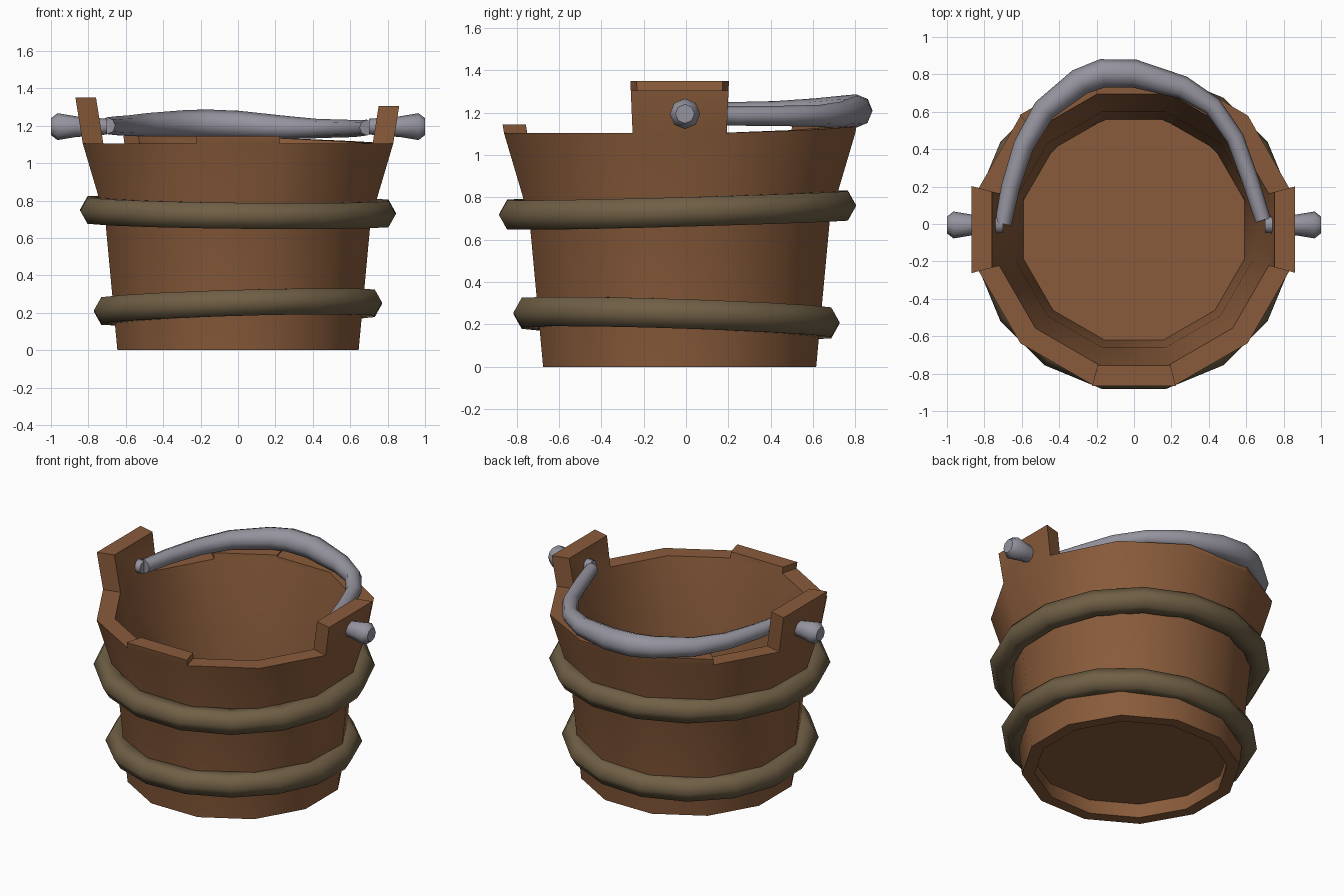
import bpy, bmesh, math
from mathutils import Vector

if "Cube" in bpy.data.objects:
    bpy.data.objects.remove(bpy.data.objects["Cube"])


def material(name, rgb):
    m = bpy.data.materials.new(name)
    m.diffuse_color = (*rgb, 1)
    m.use_nodes = True
    m.node_tree.nodes["Principled BSDF"].inputs["Base Color"].default_value = m.diffuse_color
    return m


WOOD = material("brown wood", (0.25, 0.105, 0.043))
HOOP = material("dull bronze", (0.16, 0.115, 0.06))
IRON = material("grey iron", (0.30, 0.29, 0.34))


def finish(bm, name, mat, angle):
    bmesh.ops.remove_doubles(bm, verts=bm.verts, dist=0.0005)
    bmesh.ops.recalc_face_normals(bm, faces=bm.faces)
    me = bpy.data.meshes.new(name)
    bm.to_mesh(me)
    bm.free()
    me.materials.append(mat)
    ob = bpy.data.objects.new(name, me)
    bpy.context.collection.objects.link(ob)
    bpy.ops.object.select_all(action='DESELECT')
    ob.select_set(True)
    bpy.context.view_layer.objects.active = ob
    bpy.ops.object.shade_smooth_by_angle(angle=math.radians(angle))
    return ob


def sweep(name, mat, path, radii, sides, closed=False, angle=65):
    """Tube of varying radius along a roughly horizontal path."""
    bm = bmesh.new()
    pts = [Vector(p) for p in path]
    n = len(pts)
    rings = []
    for i, p in enumerate(pts):
        a = pts[(i - 1) % n] if closed or i else p
        b = pts[(i + 1) % n] if closed or i < n - 1 else p
        t = (b - a).normalized()
        side = t.cross(Vector((0, 0, 1))).normalized()
        up = side.cross(t)
        rings.append([bm.verts.new(p + radii[i] * (side * math.cos(k * math.tau / sides)
                                                   + up * math.sin(k * math.tau / sides)))
                      for k in range(sides)])
    for i in range(n if closed else n - 1):
        r, s = rings[i], rings[(i + 1) % n]
        for k in range(sides):
            j = (k + 1) % sides
            bm.faces.new((r[k], r[j], s[j], s[k]))
    if not closed:
        bm.faces.new(rings[0])
        bm.faces.new(rings[-1])
    return finish(bm, name, mat, angle)


# Bucket: twelve staves with uneven tops; two opposite ones rise as ears
N, CY, RIM = 12, -0.03, 1.105
OUT = [(0.645, 0), (0.71, 0.7), (0.83, RIM)]
INN = [(0.57, 0), (0.58, 0.1), (0.59, 0.16), (0.63, 0.7), (0.72, RIM)]
tops = [(RIM, RIM)] * N
tops[0] = (1.305, 1.305)
tops[1] = (RIM, 1.118)
tops[2] = (1.118, 1.135)
tops[3] = (1.135, 1.135)
tops[4] = (1.145, 1.145)
tops[6] = (1.35, 1.35)
tops[9] = (1.145, 1.145)


def corner(i, r, z):
    a = math.radians(30 * i - 15)
    R = r / math.cos(math.radians(15))
    return (R * math.cos(a), CY + R * math.sin(a), z)


def rim(i, base, h):
    return corner(i, base + 0.16 * (h - RIM), h)


bm = bmesh.new()


def face(*cos):
    bm.faces.new([bm.verts.new(c) for c in cos])


for i in range(N):
    j, (h0, h1) = i + 1, tops[i]
    for prof in (OUT, INN):
        for (r0, z0), (r1, z1) in zip(prof, prof[1:]):
            face(corner(i, r0, z0), corner(j, r0, z0), corner(j, r1, z1), corner(i, r1, z1))
        if max(h0, h1) > RIM:
            r = prof[-1][0]
            face(corner(i, r, RIM), corner(j, r, RIM), rim(j, r, h1), rim(i, r, h0))
    face(rim(i, 0.83, h0), rim(j, 0.83, h1), rim(j, 0.72, h1), rim(i, 0.72, h0))
    face(corner(i, 0.645, 0), corner(j, 0.645, 0), corner(j, 0.57, 0), corner(i, 0.57, 0))
    g = tops[(i + 1) % N][0]
    if abs(g - h1) > 0.001:  # step between neighbouring staves
        face(rim(j, 0.83, h1), rim(j, 0.83, g), rim(j, 0.72, g), rim(j, 0.72, h1))
# Recessed floor, upper and lower side
for r, z in INN[1:3]:
    face(*[corner(i, r, z) for i in range(N)])
finish(bm, "bucket", WOOD, 40)

# Hoops: slightly tilted rings with a six-sided section
for name, R, cy, z, tx, ty in (("lower_hoop", 0.705, -0.045, 0.23, 0.03, -0.033),
                               ("upper_hoop", 0.78, -0.04, 0.74, -0.012, 0.028)):
    path = []
    for k in range(16):
        a = math.tau * (k + 0.5) / 16
        x, y = R * math.cos(a), R * math.sin(a)
        path.append((x, cy + y, z + tx * x + ty * y))
    sweep(name, HOOP, path, [0.08] * 16, 6, closed=True)

# Handle resting on the back rim
handle = [(-0.70, 0.0, 1.20), (-0.66, 0.2, 1.20), (-0.59, 0.42, 1.20), (-0.48, 0.61, 1.205),
          (-0.29, 0.76, 1.21), (-0.17, 0.805, 1.21), (0.0, 0.805, 1.205), (0.26, 0.73, 1.19),
          (0.42, 0.63, 1.185), (0.54, 0.46, 1.185), (0.62, 0.24, 1.185), (0.69, 0.02, 1.19)]
sweep("handle", IRON, handle,
      [0.045, 0.05, 0.055, 0.063, 0.073, 0.077, 0.075, 0.062, 0.052, 0.048, 0.046, 0.042], 8)

# Pivot pins with knobs outside the ears
for name, s in (("left_pin", -1), ("right_pin", 1)):
    sweep(name, IRON, [(s * x, -0.005, 1.195) for x in (0.70, 0.87, 0.965, 1.0)],
          [0.042, 0.056, 0.072, 0.045], 8, angle=50)
